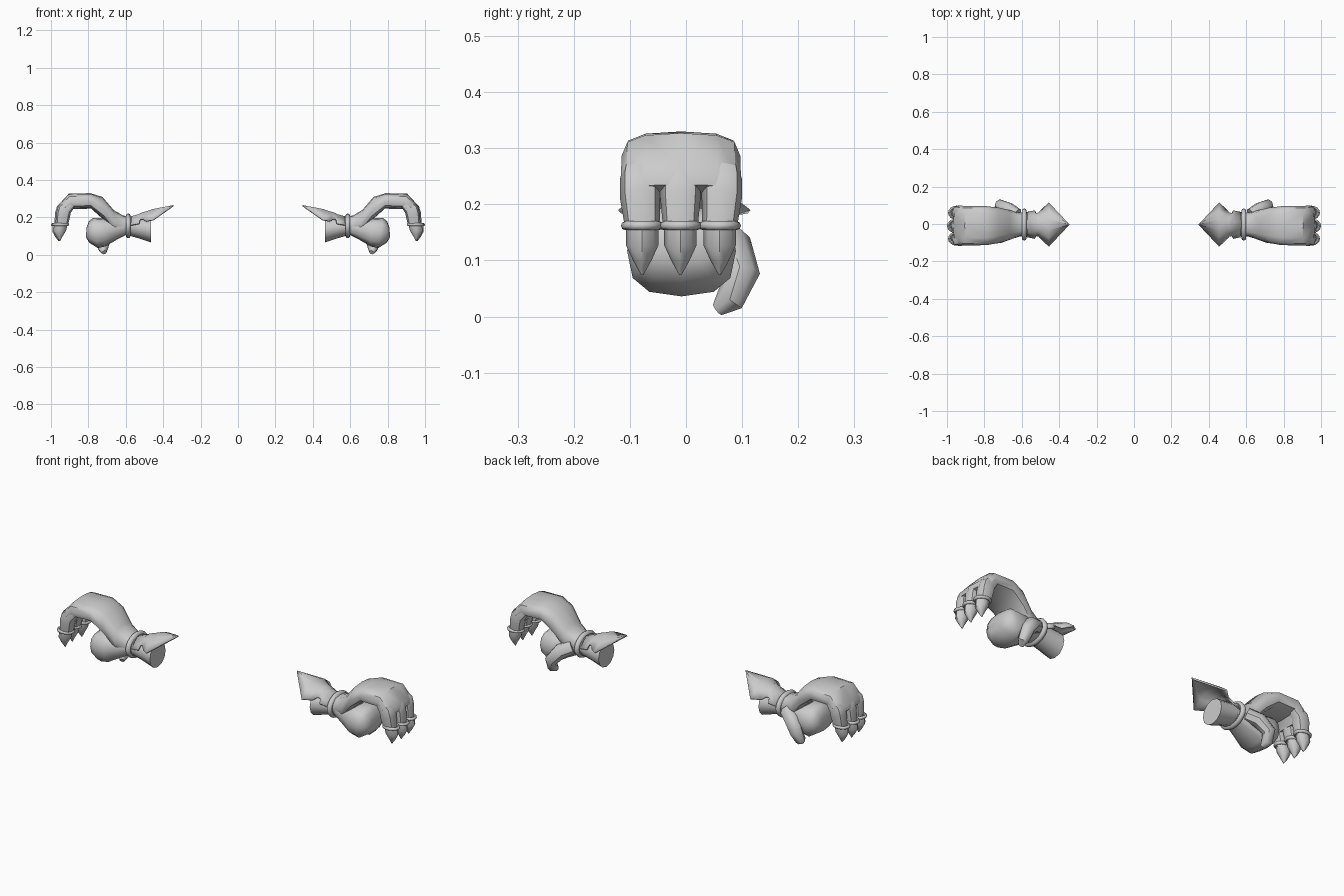
import bpy, bmesh, math
from mathutils import Vector

if "Cube" in bpy.data.objects:
    bpy.data.objects.remove(bpy.data.objects["Cube"])

grey = bpy.data.materials.new("glove grey")
grey.diffuse_color = (0.6, 0.6, 0.6, 1)
grey.use_nodes = True
grey.node_tree.nodes["Principled BSDF"].inputs["Base Color"].default_value = grey.diffuse_color


def finish(name, bm, angle=45, solid=0):
    """Turn a bmesh into a smooth part, mirrored to make the pair."""
    bmesh.ops.recalc_face_normals(bm, faces=bm.faces)
    me = bpy.data.meshes.new(name)
    bm.to_mesh(me)
    bm.free()
    me.materials.append(grey)
    ob = bpy.data.objects.new(name, me)
    bpy.context.collection.objects.link(ob)
    bpy.ops.object.select_all(action='DESELECT')
    bpy.context.view_layer.objects.active = ob
    ob.select_set(True)
    bpy.ops.object.shade_smooth_by_angle(angle=math.radians(angle))
    if solid:
        m = ob.modifiers.new("thickness", 'SOLIDIFY')
        m.thickness = solid
    m = ob.modifiers.new("pair", 'MIRROR')
    m.use_axis[0] = True
    m.use_mirror_merge = False
    return ob


def skin(bm, rings, closed=True):
    """Bridge equal rings of points; cap the ends when closed."""
    vs = [[bm.verts.new(p) for p in r] for r in rings]
    n = len(vs[0])
    for a, b in zip(vs, vs[1:]):
        for i in range(n if closed else n - 1):
            j = (i + 1) % n
            bm.faces.new((a[i], a[j], b[j], b[i]))
    if closed:
        bm.faces.new(vs[0])
        bm.faces.new(vs[-1])


def loft(name, sections, sides=10, power=1.0, angle=45):
    """Sections: top x, top z, bottom x, bottom z, half width, centre y."""
    rings = []
    for tx, tz, bx, bz, w, cy in sections:
        top, bot = Vector((tx, cy, tz)), Vector((bx, cy, bz))
        mid, half = (top + bot) / 2, (top - bot) / 2
        ring = []
        for i in range(sides):
            a = 2 * math.pi * i / sides
            s, c = math.sin(a), math.cos(a)
            u = math.copysign(abs(s) ** power, s)
            v = math.copysign(abs(c) ** power, c)
            ring.append(mid + half * v + Vector((0, w * u, 0)))
        rings.append(ring)
    bm = bmesh.new()
    skin(bm, rings)
    return finish(name, bm, angle)


def band(name, centre, ax1, ax2, r, n=20, m=8):
    """Oval ring around two half axes with a round section."""
    c, a1, a2 = Vector(centre), Vector(ax1), Vector(ax2)
    nrm = a1.cross(a2).normalized()
    bm = bmesh.new()
    rows = []
    for i in range(n):
        t = 2 * math.pi * i / n
        d = a1 * math.cos(t) + a2 * math.sin(t)
        o = d.normalized()
        rows.append([bm.verts.new(c + d + o * r * math.cos(k * 2 * math.pi / m)
                                  + nrm * r * math.sin(k * 2 * math.pi / m)) for k in range(m)])
    for i in range(n):
        a, b = rows[i], rows[(i + 1) % n]
        for k in range(m):
            l = (k + 1) % m
            bm.faces.new((a[k], a[l], b[l], b[k]))
    return finish(name, bm)


# Back of the hand, arching from wrist to knuckles
loft("hand_back", [
    (0.570, 0.205, 0.570, 0.105, 0.062, -0.003),
    (0.615, 0.210, 0.615, 0.105, 0.064, -0.003),
    (0.665, 0.240, 0.655, 0.110, 0.078, -0.005),
    (0.725, 0.310, 0.715, 0.185, 0.094, -0.007),
    (0.790, 0.330, 0.785, 0.247, 0.104, -0.009),
    (0.905, 0.327, 0.885, 0.245, 0.106, -0.009),
    (0.965, 0.262, 0.900, 0.222, 0.107, -0.009),
    (0.968, 0.235, 0.905, 0.210, 0.104, -0.009)], sides=12, power=0.72)

# Heel of the palm, bulging out under the arch
loft("palm_pad", [
    (0.600, 0.195, 0.600, 0.105, 0.060, -0.003),
    (0.660, 0.190, 0.650, 0.080, 0.076, -0.005),
    (0.715, 0.195, 0.710, 0.045, 0.094, -0.008),
    (0.775, 0.198, 0.750, 0.036, 0.097, -0.008),
    (0.797, 0.180, 0.795, 0.065, 0.086, -0.008),
    (0.810, 0.145, 0.813, 0.095, 0.055, -0.008)], sides=12, power=0.75)

# Thumb, curling down and inward
bm = bmesh.new()
path = [((0.625, 0.050, 0.150), 0.035), ((0.675, 0.080, 0.125), 0.038),
        ((0.715, 0.100, 0.075), 0.032), ((0.722, 0.078, 0.030), 0.026),
        ((0.715, 0.056, 0.013), 0.013)]
pts = [Vector(p) for p, r in path]
rings = []
for i, (p, r) in enumerate(path):
    d = (pts[min(i + 1, len(pts) - 1)] - pts[max(i - 1, 0)]).normalized()
    e = d.cross(Vector((0, 1, 0.3))).normalized()
    f = d.cross(e)
    rings.append([pts[i] + r * (e * math.cos(k * math.pi / 4) + f * math.sin(k * math.pi / 4))
                  for k in range(8)])
skin(bm, rings)
finish("thumb", bm)

# Three fingers, each with a ring and a claw
for label, y, dx in (("front", -0.078, -0.006), ("middle", -0.010, 0.0), ("rear", 0.060, -0.006)):
    out = 0.004 * (1 if y > 0.03 else -1 if y < -0.03 else 0)
    loft(label + "_finger", [
        (0.900 + dx, 0.315, 0.880 + dx, 0.255, 0.030, y),
        (0.967 + dx, 0.262, 0.900 + dx, 0.225, 0.036, y + out),
        (0.978 + dx, 0.225, 0.905 + dx, 0.200, 0.036, y + out),
        (0.982 + dx, 0.160, 0.915 + dx, 0.160, 0.031, y)], sides=8, power=0.85)
    band(label + "_finger_ring", (0.954 + dx, y, 0.162), (0.038, 0, 0), (0, 0.030, 0), 0.008, 16, 8)
    loft(label + "_claw", [
        (0.990 + dx, 0.160, 0.918 + dx, 0.160, 0.029, y),
        (0.993 + dx, 0.125, 0.925 + dx, 0.130, 0.029, y),
        (0.978 + dx, 0.098, 0.943 + dx, 0.100, 0.016, y),
        (0.960 + dx, 0.074, 0.956 + dx, 0.074, 0.002, y)], sides=8)

# Wrist band and sleeve
band("wrist_band", (0.587, -0.003, 0.155), (0, 0.073, 0), (0, 0, 0.053), 0.013, 24, 8)
loft("sleeve", [
    (0.590, 0.205, 0.590, 0.105, 0.062, -0.003),
    (0.530, 0.200, 0.530, 0.088, 0.062, -0.003),
    (0.466, 0.195, 0.466, 0.067, 0.066, -0.003)], sides=12)

# Pointed cuff flap with stepped edges: x, ridge z, half width, edge z
bm = bmesh.new()
rows = []
for x, zc, w, ze in ((0.346, 0.266, 0.002, 0.265), (0.455, 0.250, 0.118, 0.190),
                     (0.495, 0.236, 0.082, 0.182), (0.510, 0.231, 0.064, 0.195),
                     (0.526, 0.224, 0.062, 0.192), (0.530, 0.222, 0.076, 0.170),
                     (0.580, 0.208, 0.066, 0.160)):
    rows.append([(x, -0.003 + w * t, ze + (zc - ze) * (1 - abs(t) ** 1.8))
                 for t in (-1, -0.6, -0.25, 0.25, 0.6, 1)])
skin(bm, rows, closed=False)
finish("cuff_flap", bm, 35, 0.008)
